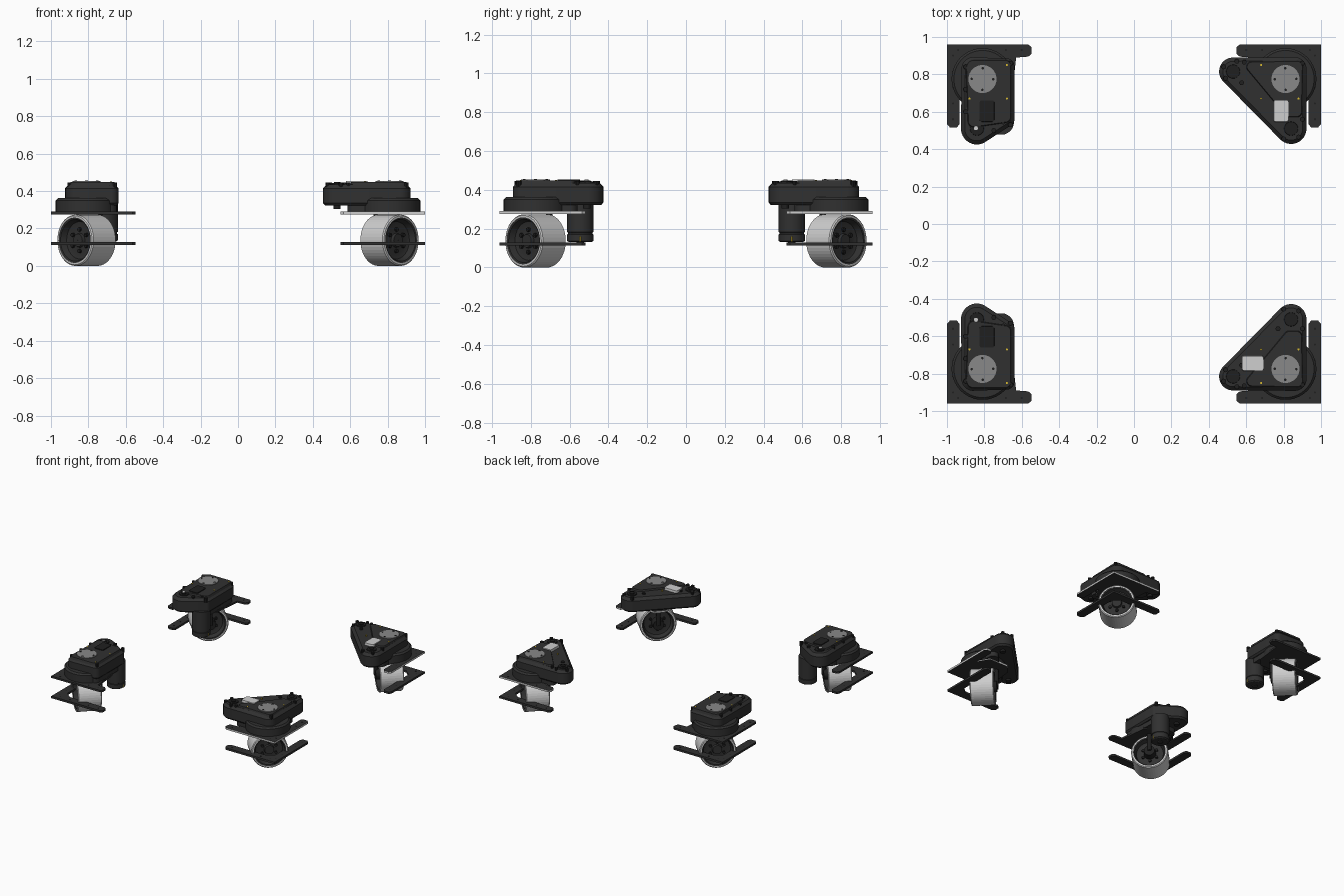
import bpy, bmesh, math
from mathutils import Vector, Matrix

if "Cube" in bpy.data.objects:
    bpy.data.objects.remove(bpy.data.objects["Cube"])


def material(name, r, g, b):
    m = bpy.data.materials.new(name)
    m.diffuse_color = (r, g, b, 1)
    m.use_nodes = True
    m.node_tree.nodes["Principled BSDF"].inputs["Base Color"].default_value = m.diffuse_color
    return m


CHARCOAL = material("charcoal", 0.03, 0.03, 0.03)
BLACK = material("black", 0.014, 0.014, 0.014)
LIGHT = material("light grey", 0.62, 0.62, 0.62)
MID = material("mid grey", 0.25, 0.25, 0.25)
YELLOW = material("yellow", 0.7, 0.5, 0.03)


def finish(bm, name, mats, smooth=None):
    bmesh.ops.recalc_face_normals(bm, faces=bm.faces)
    me = bpy.data.meshes.new(name)
    bm.to_mesh(me)
    bm.free()
    for m in mats:
        me.materials.append(m)
    ob = bpy.data.objects.new(name, me)
    bpy.context.collection.objects.link(ob)
    if smooth:
        bpy.ops.object.select_all(action='DESELECT')
        ob.select_set(True)
        bpy.context.view_layer.objects.active = ob
        bpy.ops.object.shade_smooth_by_angle(angle=math.radians(smooth))
    return ob


def outline(discs, grow=0.0, n=48):
    """Convex outline wrapped around a set of (x, y, radius) discs."""
    pts = []
    for k in range(n):
        a = 2 * math.pi * (k + 0.5) / n
        c, s = math.cos(a), math.sin(a)
        x, y, r = max(discs, key=lambda d: d[0] * c + d[1] * s + d[2])
        pts.append((x + (r + grow) * c, y + (r + grow) * s))
    return pts


def loft(bm, rings, mat=0):
    """Capped stack of (points, z) rings."""
    vs = [[bm.verts.new((x, y, z)) for x, y in pts] for pts, z in rings]
    n = len(vs[0])
    faces = [bm.faces.new(vs[0]), bm.faces.new(vs[-1])]
    for a, b in zip(vs, vs[1:]):
        faces += [bm.faces.new((a[i], a[(i + 1) % n], b[(i + 1) % n], b[i]))
                  for i in range(n)]
    for f in faces:
        f.material_index = mat


def lathe(bm, profile, frame, n=48, mat=0):
    """Closed (radius, height) profile spun around the frame's z axis."""
    rings = [[bm.verts.new(frame @ Vector((r * math.cos(2 * math.pi * k / n),
                                           r * math.sin(2 * math.pi * k / n), h)))
              for k in range(n)] for r, h in profile]
    for a, b in zip(rings, rings[1:] + rings[:1]):
        for k in range(n):
            f = bm.faces.new((a[k], a[(k + 1) % n], b[(k + 1) % n], b[k]))
            f.material_index = mat


def plate_outline(inner):
    """Corner plate with two rounded arms joined by an inner edge."""
    return ([(1, 0.96), (0.565, 0.96), (0.548, 0.945), (0.548, 0.91), (0.565, 0.895)]
            + inner + [(0.932, 0.535), (0.947, 0.517), (0.985, 0.517), (1, 0.535)])


BRACKET_INNER = [(0.88, 0.895), (0.932, 0.85)]
FILLED = [(0.63, 0.89), (0.655, 0.67), (0.71, 0.61), (0.88, 0.61), (0.932, 0.7)]
CX, CY = 0.81, 0.775          # steering axis of each module
RAD, HALF = 0.137, 0.089      # wheel radius and half width

COMPACT = dict(
    body=[(0.84, 0.51, 0.085), (0.67, 0.555, 0.03), (0.68, 0.845, 0.04), (0.86, 0.83, 0.062)],
    lid=[(0.855, 0.55, 0.03), (0.69, 0.575, 0.03), (0.69, 0.845, 0.03), (0.855, 0.835, 0.04)],
    foot=[(0.70, 0.60, 0.04), (0.69, 0.84, 0.04), (0.86, 0.83, 0.05), (0.86, 0.62, 0.04)],
    bosses=[(0.84, 0.51)],
    bolts=[(0.75, 0.50), (0.70, 0.545), (0.66, 0.53), (0.90, 0.60), (0.90, 0.72),
           (0.90, 0.84), (0.66, 0.86)])
WIDE = dict(
    body=[(0.53, 0.815, 0.075), (0.84, 0.51, 0.082), (0.86, 0.83, 0.062)],
    lid=[(0.63, 0.84, 0.025), (0.87, 0.84, 0.03), (0.87, 0.60, 0.025), (0.83, 0.60, 0.025)],
    foot=[(0.625, 0.835, 0.04), (0.86, 0.83, 0.05), (0.86, 0.60, 0.04)],
    bosses=[(0.84, 0.51), (0.53, 0.815)],
    bolts=[(0.59, 0.865), (0.575, 0.755), (0.48, 0.84), (0.49, 0.78), (0.77, 0.56),
           (0.90, 0.56), (0.80, 0.455), (0.88, 0.465), (0.90, 0.86), (0.55, 0.87)])


def module(tag, sx, sy, shape, wide):
    made = []

    def part(name, mats, build, smooth=None):
        bm = bmesh.new()
        build(bm)
        bmesh.ops.transform(bm, matrix=Matrix.Diagonal((sx, sy, 1, 1)), verts=bm.verts)
        made.append(finish(bm, tag + "_" + name, mats, smooth))

    def stack(bm, discs, levels, mat=0, n=48):
        loft(bm, [(outline(discs, g, n), z) for g, z in levels], mat)

    # gearbox housing: foot, turntable collar, body and lid
    def housing(bm):
        stack(bm, shape["foot"], [(0, 0.284), (0, 0.335)])
        stack(bm, [(CX, CY, 0.165)], [(0, 0.284), (0, 0.35), (-0.012, 0.362)])
        stack(bm, shape["body"], [(-0.012, 0.322), (0, 0.335), (0, 0.415), (-0.02, 0.436)])
        stack(bm, shape["lid"], [(0.006, 0.43), (0, 0.448)])
    part("housing", [CHARCOAL], housing, 30)

    # screws and pivot bosses on the housing
    def screws(bm):
        for x, y in shape["bolts"]:
            stack(bm, [(x, y, 0.013)], [(0, 0.41), (0, 0.445)], n=10)
        for x, y in shape["bosses"]:
            stack(bm, [(x, y, 0.04)], [(0, 0.42), (-0.004, 0.443)], n=24)
            stack(bm, [(x, y, 0.018)], [(0, 0.43), (0, 0.449)], n=12)
            stack(bm, [(x, y, 0.02)], [(0, 0.305), (0, 0.33)], n=12)
    part("screws", [BLACK], screws)

    # round cap above the steering axis
    def cap(bm):
        stack(bm, [(CX, CY, 0.075)], [(0, 0.44), (0, 0.453)])
        for k in range(4):
            a = math.pi * (k + 0.5) / 2 + 0.8
            stack(bm, [(CX + 0.058 * math.cos(a), CY + 0.058 * math.sin(a), 0.007)],
                  [(0, 0.45), (0, 0.456)], 1, 8)
    part("top_cap", [MID, BLACK], cap)

    # small access cover, turned a quarter on the front wide module
    def cover(bm):
        cx, cy, hx, hy = 0.786, 0.604, 0.042, 0.06
        if wide and sy < 0:
            cx, cy, hx, hy = 0.635, 0.745, 0.06, 0.042
        corners = [(cx + i * (hx - 0.015), cy + j * (hy - 0.015), 0.015)
                   for i in (-1, 1) for j in (-1, 1)]
        stack(bm, corners, [(0, 0.43), (-0.003, 0.454)], n=16)
    part("access_cover", [LIGHT if wide else BLACK], cover)

    # yellow marker dots
    def dots(bm):
        for x, y in ((0.68, 0.67), (0.88, 0.67), (0.68, 0.85)):
            stack(bm, [(x, y, 0.006)], [(0, 0.44), (0, 0.451)], n=8)
    part("marker_dots", [YELLOW], dots)

    # mounting plate, with pale edges on the wide modules
    def mount(bm):
        pts = plate_outline(FILLED)
        loft(bm, [(pts, 0.276), (pts, 0.291)])
        if wide:
            bm.normal_update()
            for f in bm.faces:
                if abs(f.normal.z) < 0.5:
                    f.material_index = 1
    part("mounting_plate", [CHARCOAL, LIGHT], mount)

    # lower bracket
    def bracket(bm):
        pts = plate_outline(BRACKET_INNER)
        loft(bm, [(pts, 0.112), (pts, 0.128)])
    part("lower_bracket", [CHARCOAL], bracket)

    # screw holes along the plate arms
    def holes(bm):
        for z in (0.128, 0.291):
            for k in range(5):
                d = 0.06 + 0.085 * k
                for x, y in ((1 - d, 0.93), (0.967, 0.96 - d)):
                    stack(bm, [(x, y, 0.006)], [(0, z - 0.003), (0, z + 0.001)], n=8)
    part("plate_holes", [BLACK], holes)

    # wheel with its axle along the diagonal
    frame = (Matrix.Translation((CX, CY, RAD)) @ Matrix.Rotation(math.radians(45), 4, 'Z')
             @ Matrix.Rotation(math.radians(90), 4, 'Y'))
    half = [(0.121, HALF), (0.131, HALF), (RAD, HALF - 0.006)]
    part("tyre", [LIGHT], lambda bm: lathe(
        bm, half + [(r, -h) for r, h in reversed(half)], frame))

    def hub(bm):
        p = [(0.001, 0.066), (0.034, 0.066), (0.038, 0.05), (0.078, 0.045),
             (0.1, 0.05), (0.112, 0.084), (0.1225, 0.086)]
        lathe(bm, p + [(r, -h) for r, h in reversed(p)], frame)
        for k in range(6):
            a = k * math.pi / 3
            for s in (-1, 1):
                off = Matrix.Translation((0.058 * math.cos(a), 0.058 * math.sin(a), s * 0.048))
                lathe(bm, [(0.001, 0.012), (0.011, 0.012), (0.011, -0.012), (0.001, -0.012)],
                      frame @ off, 8, 1)
    part("wheel_hub", [CHARCOAL, BLACK], hub, 30)

    # drive gear case on the inner side of the wheel
    def gear_case(bm):
        lathe(bm, [(0.001, -0.05), (0.045, -0.05), (0.04, -0.105), (0.001, -0.105)], frame, 24)
        d = 0.1 * math.sqrt(0.5)
        stack(bm, [(CX - d, CY - d, 0.016)], [(0, RAD), (0, 0.29)], n=16)
    part("gear_case", [BLACK], gear_case)

    # hanging drive motor on the compact modules
    if not wide:
        def motor(bm):
            discs = [(0.71, 0.545, 0.068)]
            stack(bm, discs, [(-0.01, 0.13), (0, 0.137), (0, 0.17), (-0.004, 0.172),
                              (-0.004, 0.18), (0, 0.182), (0, 0.34)], n=32)
            stack(bm, [(0.71, 0.545, 0.02)], [(0, 0.122), (0, 0.132)], n=16)
        part("drive_motor", [CHARCOAL], motor, 30)
        part("motor_tab", [YELLOW], lambda bm: stack(
            bm, [(0.644, 0.545, 0.004)], [(0, 0.135), (0, 0.16)], n=8))
        part("pivot_pin", [LIGHT], lambda bm: stack(
            bm, [(0.845, 0.512, 0.011)], [(0, 0.44), (0, 0.452)], n=12))


for side, sx in (("left", -1), ("right", 1)):
    for end, sy in (("front", -1), ("back", 1)):
        wide = sx > 0
        module(end + "_" + side, sx, sy, WIDE if wide else COMPACT, wide)
